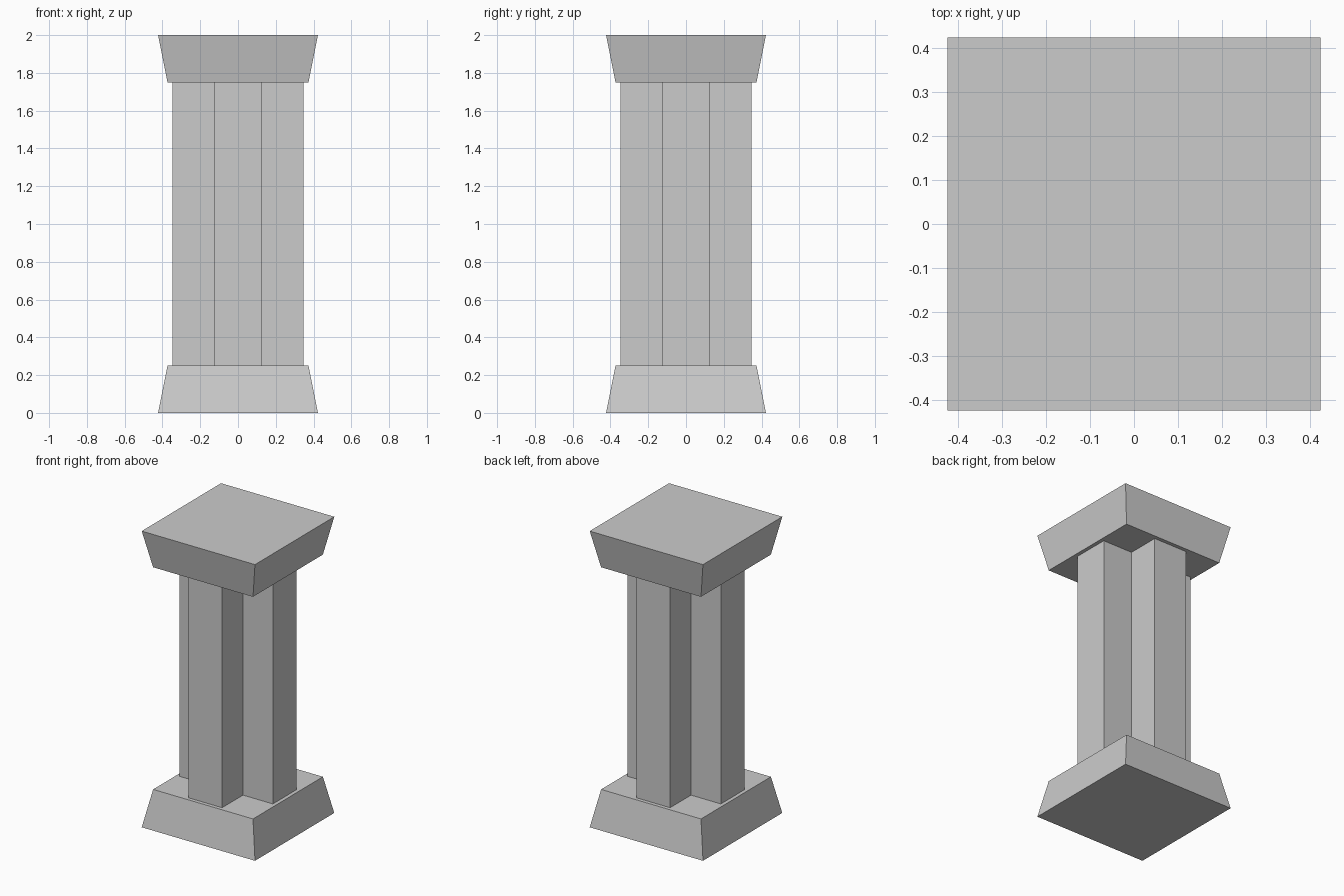
import bpy
import bmesh

cube = bpy.data.objects.get("Cube")
if cube:
    bpy.data.objects.remove(cube, do_unlink=True)

# Single stone colour
stone = bpy.data.materials.new("stone grey")
stone.use_nodes = True
colour = (0.6, 0.6, 0.6, 1)
stone.diffuse_color = colour
stone.node_tree.nodes["Principled BSDF"].inputs["Base Color"].default_value = colour


def loft(name, lower, upper, z0, z1):
    """Flat-faced solid between two matching outlines."""
    bm = bmesh.new()
    bottom = [bm.verts.new((x, y, z0)) for x, y in lower]
    top = [bm.verts.new((x, y, z1)) for x, y in upper]
    bm.faces.new(bottom[::-1])
    bm.faces.new(top)
    n = len(lower)
    for i in range(n):
        j = (i + 1) % n
        bm.faces.new((bottom[i], bottom[j], top[j], top[i]))
    mesh = bpy.data.meshes.new(name)
    bm.to_mesh(mesh)
    bm.free()
    mesh.materials.append(stone)
    obj = bpy.data.objects.new(name, mesh)
    bpy.context.collection.objects.link(obj)
    return obj


def turned(points):
    """Repeat one corner's points around four quarter turns."""
    outline = []
    for _ in range(4):
        outline += points
        points = [(-y, x) for x, y in points]
    return outline


WIDE, NARROW = 0.423, 0.373
ARM, HALF = 0.348, 0.125
BASE_TOP, CAP_BOTTOM, HEIGHT = 0.25, 1.75, 2.0

wide_square = turned([(WIDE, WIDE)])
narrow_square = turned([(NARROW, NARROW)])
cross = turned([(ARM, -HALF), (ARM, HALF), (HALF, HALF)])

# Tapered base, cross-shaped shaft and flared cap
loft("base", wide_square, narrow_square, 0, BASE_TOP)
loft("shaft", cross, cross, BASE_TOP, CAP_BOTTOM)
loft("cap", narrow_square, wide_square, CAP_BOTTOM, HEIGHT)
